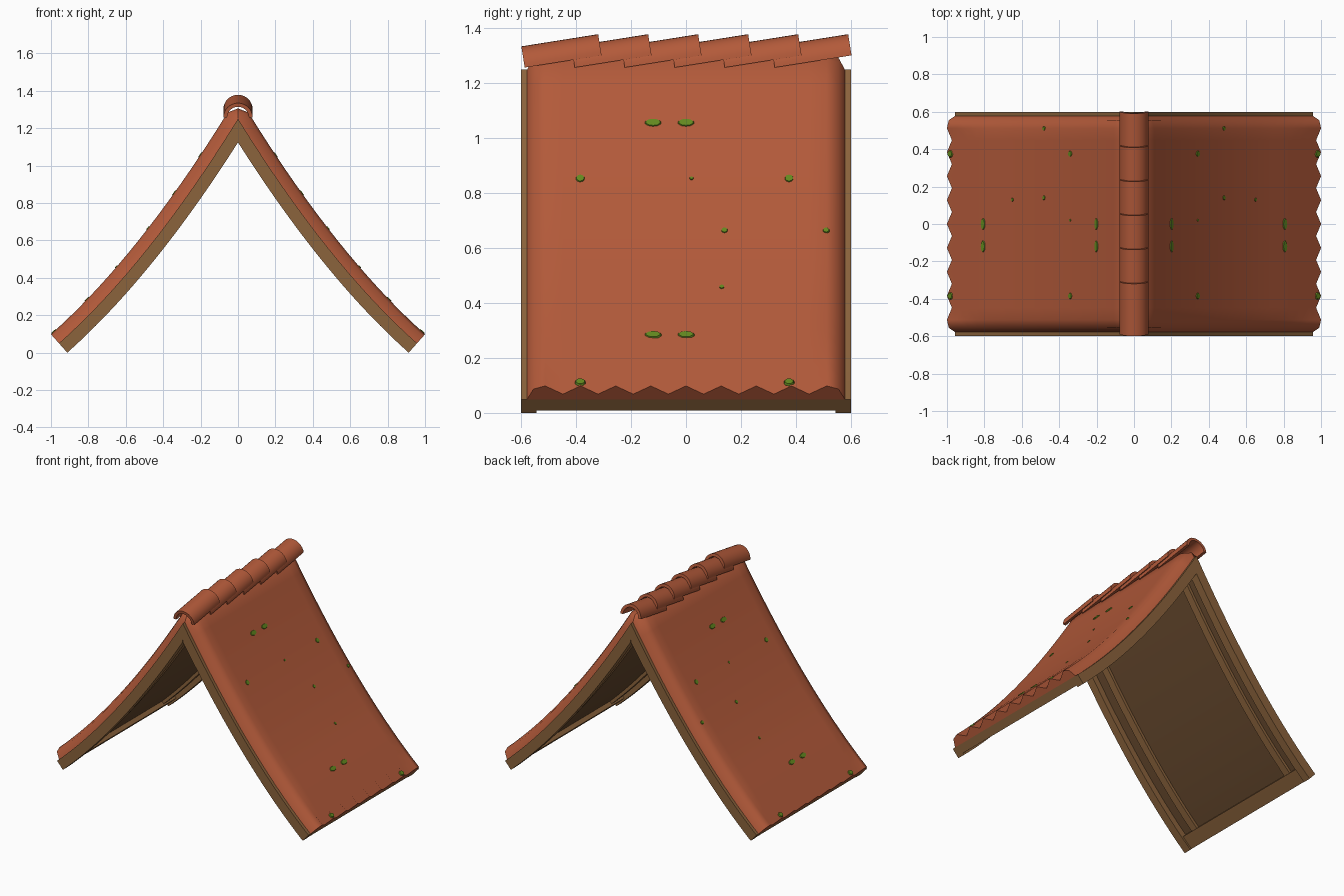
import bpy, bmesh, math
from mathutils import Matrix, Vector

if "Cube" in bpy.data.objects:
    bpy.data.objects.remove(bpy.data.objects["Cube"])

A, B, C, END = 1.25, 1.618, 0.38, 0.957      # sagging slope z = A - Bx + Cx^2
SEG = 18


def material(name, rgb):
    m = bpy.data.materials.new(name)
    m.diffuse_color = (*rgb, 1)
    m.use_nodes = True
    m.node_tree.nodes["Principled BSDF"].inputs["Base Color"].default_value = m.diffuse_color
    return m


TERRACOTTA = material("terracotta", (0.45, 0.102, 0.042))
WOOD = material("wood", (0.258, 0.125, 0.045))
DARK_WOOD = material("dark wood", (0.136, 0.067, 0.027))
MOSS = material("moss green", (0.125, 0.25, 0.014))


def slope_normal(x):
    s = -B + 2 * C * x
    return Vector((-s, 1)).normalized()


def on_slope(x, d):
    """Point at distance d above the slope curve, clamped at the ridge line."""
    n = slope_normal(x)
    return max(0, x + n[0] * d), A - B * x + C * x * x + n[1] * d


def finish(bm, name, mat, angle=None):
    bmesh.ops.remove_doubles(bm, verts=bm.verts, dist=0.0002)
    bmesh.ops.recalc_face_normals(bm, faces=bm.faces)
    mesh = bpy.data.meshes.new(name)
    bm.to_mesh(mesh)
    bm.free()
    mesh.materials.append(mat)
    ob = bpy.data.objects.new(name, mesh)
    bpy.context.collection.objects.link(ob)
    if angle:
        bpy.ops.object.select_all(action='DESELECT')
        ob.select_set(True)
        bpy.context.view_layer.objects.active = ob
        bpy.ops.object.shade_smooth_by_angle(angle=math.radians(angle))
    return ob


def strips(name, ranges, d0, d1, mat, x0=0, x1=END):
    """Curved boards following both slopes, one per (y0, y1) range."""
    bm = bmesh.new()
    for side in (-1, 1):
        for y0, y1 in ranges:
            rings = []
            for i in range(SEG + 1):
                ring = []
                for d, y in ((d0, y0), (d1, y0), (d1, y1), (d0, y1)):
                    start = max(x0, -d * 0.851)
                    px, pz = on_slope(start + (x1 - start) * i / SEG, d)
                    ring.append(bm.verts.new((side * px, y, pz)))
                rings.append(ring)
            for a, b in zip(rings, rings[1:]):
                for k in range(4):
                    j = (k + 1) % 4
                    bm.faces.new((a[k], a[j], b[j], b[k]))
            bm.faces.new(rings[0])
            bm.faces.new(rings[-1])
    return finish(bm, name, mat, 30)


# Timber frame below the tiles
strips("barge_rafters", [(-0.6, -0.545), (0.545, 0.6)], -0.067, 0, WOOD)
strips("inner_rafters", [(-0.47, -0.42), (0.42, 0.47)], -0.045, -0.02, WOOD)
strips("eave_beams", [(-0.546, 0.546)], -0.055, 0, WOOD, x0=0.89)
strips("underside_boards", [(-0.546, 0.546)], -0.025, -0.002, DARK_WOOD, x1=0.93)

# Tile covering: rolled verge edges, ripples growing towards the eave
columns = [(-0.578, 0, 0), (-0.555, 0.05, 0)]
columns += [(k * 0.064, 0.065, k % 2) for k in range(-8, 9)]
columns += [(0.555, 0.05, 0), (0.578, 0, 0)]
for side, name in ((-1, "left_tiles"), (1, "right_tiles")):
    bm = bmesh.new()
    rows = [[bm.verts.new((0, y, A + d * 0.85)) for y, d, v in columns]]
    for i in range(SEG + 1):
        x = END * i / SEG
        fade = max(0, (x - 0.74) / (END - 0.74)) ** 1.5
        row = []
        for y, d, valley in columns:
            px, pz = on_slope(x, d - 0.04 * fade * valley)
            row.append(bm.verts.new((side * px, y, pz)))
        rows.append(row)
    px, pz = on_slope(END, 0)
    rows.append([bm.verts.new((side * px, y, pz)) for y, d, v in columns])
    for a, b in zip(rows, rows[1:]):
        for k in range(len(columns) - 1):
            bm.faces.new((a[k], a[k + 1], b[k + 1], b[k]))
    ob = finish(bm, name, TERRACOTTA, 75)
    # an open shell has no inside, so make sure it faces up
    if sum(p.normal.z * p.area for p in ob.data.polygons) < 0:
        ob.data.flip_normals()

# Overlapping half-round ridge caps
LENGTH, OUT, INN, STEPS = 0.283, 0.078, 0.058, 16
for c in range(6):
    bm = bmesh.new()
    ends = []
    for y in (0, LENGTH):
        for r in (OUT, INN):
            ends.append([bm.verts.new((r * math.cos(math.pi * k / STEPS), y,
                                       r * math.sin(math.pi * k / STEPS)))
                         for k in range(STEPS + 1)])
    fo, fi, bo, bi = ends
    for p, q in ((fo, bo), (fi, bi), (fo, fi), (bo, bi)):
        for k in range(STEPS):
            bm.faces.new((p[k], p[k + 1], q[k + 1], q[k]))
    for k in (0, STEPS):
        bm.faces.new((fo[k], fi[k], bi[k], bo[k]))
    tilt = Matrix.Rotation(math.radians(9), 4, 'X')
    place = Matrix.Translation((0, -0.587 + c * 0.182, 1.257))
    bmesh.ops.transform(bm, matrix=place @ tilt, verts=bm.verts)
    finish(bm, f"ridge_cap_{c + 1}", TERRACOTTA, 40)

# Moss patches: (distance along slope, y, half width)
patches = [(0.147, -0.12, 0.034), (0.147, 0, 0.034), (0.288, -0.385, 0.018),
           (0.288, 0.375, 0.018), (0.288, 0.02, 0.008), (0.43, 0.14, 0.013),
           (0.43, 0.51, 0.013), (0.6, 0.13, 0.01), (0.76, -0.12, 0.034),
           (0.76, 0, 0.034), (0.94, -0.385, 0.02), (0.94, 0.375, 0.02)]
bm = bmesh.new()
for side in (-1, 1):
    for x, y, r in patches:
        px, pz = on_slope(x, 0.065)
        n = slope_normal(x)
        up = Vector((side * n[0], 0, n[1]))
        m = up.to_track_quat('Z', 'Y').to_matrix().to_4x4()
        m = Matrix.Translation((side * px, y, pz)) @ m
        down = Vector((side * n[1], 0, -n[0]))
        across = Vector((0, 1, 0))
        basis = Matrix((across, down, up)).transposed().to_4x4()
        basis = Matrix.Translation((side * px, y, pz)) @ basis
        size = Matrix.Diagonal((r, min(r, 0.018), 1, 1))
        bmesh.ops.create_cone(bm, cap_ends=True, segments=10, radius1=1,
                              radius2=0.8, depth=0.008, matrix=basis @ size)
finish(bm, "moss_patches", MOSS)
